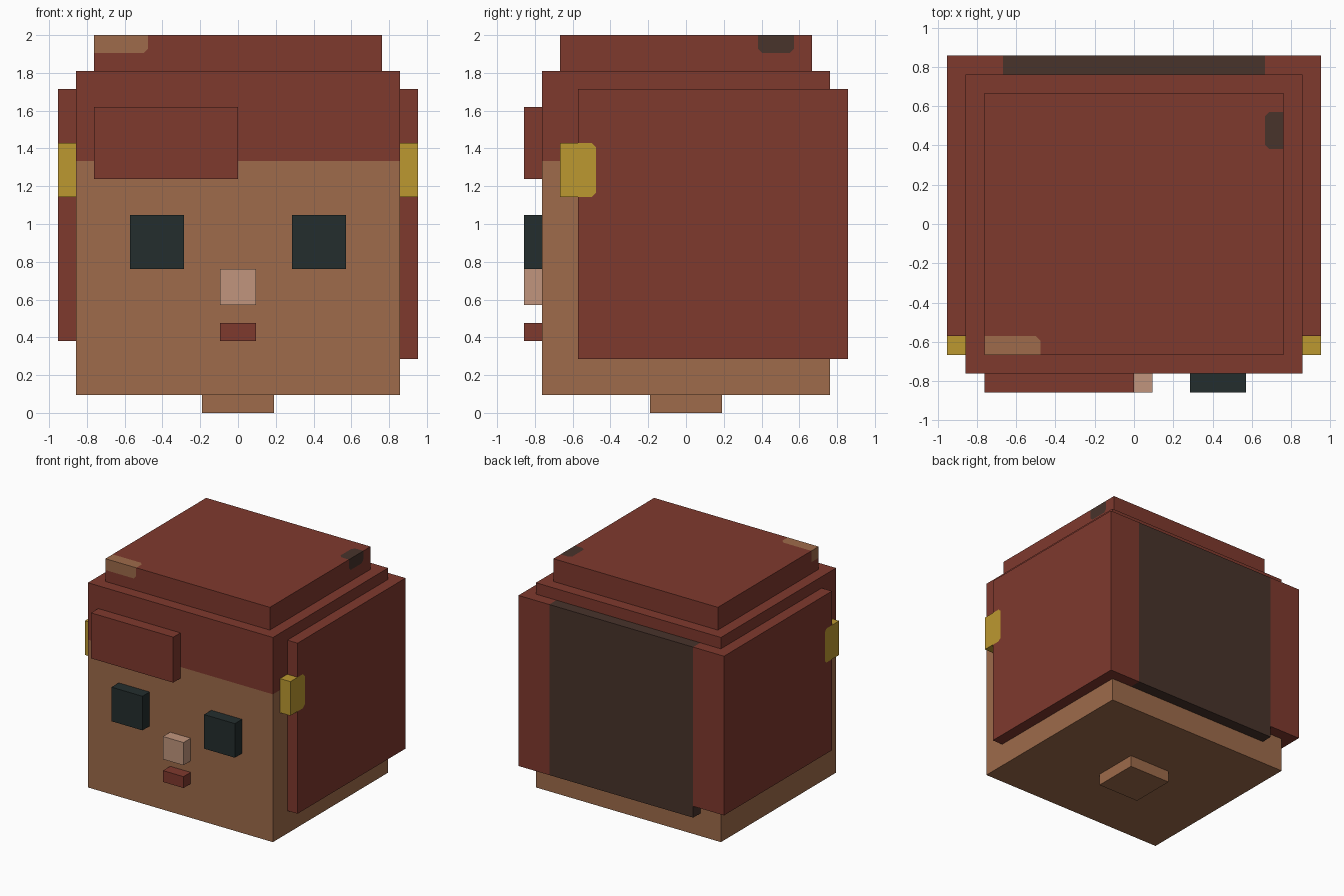
import bpy, bmesh
from mathutils import Vector

if "Cube" in bpy.data.objects:
    bpy.data.objects.remove(bpy.data.objects["Cube"], do_unlink=True)

U = 2 / 21  # one block unit; all sizes below are in blocks


def material(name, rgb):
    m = bpy.data.materials.new(name)
    m.diffuse_color = (*rgb, 1)
    m.use_nodes = True
    bsdf = next(n for n in m.node_tree.nodes if n.type == "BSDF_PRINCIPLED")
    bsdf.inputs["Base Color"].default_value = (*rgb, 1)
    return m


HAIR = material("auburn", (0.212, 0.041, 0.027))
SKIN = material("tan skin", (0.342, 0.147, 0.069))
EYE = material("dark teal", (0.017, 0.027, 0.027))
NOSE = material("pale pink", (0.533, 0.301, 0.205))
GOLD = material("gold", (0.503, 0.314, 0.030))
BROWN = material("dark brown", (0.065, 0.033, 0.024))


def prism(name, outline, z0, z1, mat):
    """Extrude a flat outline from z0 to z1."""
    bm = bmesh.new()
    base = bm.faces.new([bm.verts.new((x * U, y * U, z0 * U)) for x, y in outline])
    top = bmesh.ops.extrude_face_region(bm, geom=[base])["geom"]
    bmesh.ops.translate(bm, vec=(0, 0, (z1 - z0) * U),
                        verts=[g for g in top if isinstance(g, bmesh.types.BMVert)])
    bmesh.ops.recalc_face_normals(bm, faces=bm.faces[:])
    mesh = bpy.data.meshes.new(name)
    bm.to_mesh(mesh)
    bm.free()
    mesh.materials.append(mat)
    obj = bpy.data.objects.new(name, mesh)
    bpy.context.collection.objects.link(obj)
    return obj


def box(name, x0, x1, y0, y1, z0, z1, mat):
    return prism(name, [(x0, y0), (x1, y0), (x1, y1), (x0, y1)], z0, z1, mat)


def paint(obj, mat, planes):
    """Cut the faces along each plane (normal, distance) and colour those on the positive side of all."""
    mesh = obj.data
    mesh.materials.append(mat)
    bm = bmesh.new()
    bm.from_mesh(mesh)
    planes = [(Vector(n), d * U) for n, d in planes]
    for n, d in planes:
        bmesh.ops.bisect_plane(bm, geom=bm.verts[:] + bm.edges[:] + bm.faces[:], dist=1e-5,
                               plane_co=n * (d / n.length_squared), plane_no=n)
    for f in bm.faces:
        c = f.calc_center_median()
        if all(n.dot(c) > d - 1e-5 for n, d in planes):
            f.material_index = len(mesh.materials) - 1
    bm.to_mesh(mesh)
    bm.free()


# Head and neck, with the hairline painted across the head
head = box("head", -9, 9, -8, 8, 1, 19, SKIN)
paint(head, HAIR, [((0, 0, 1), 14)])
box("neck", -2, 2, -2, 2, 0, 1, SKIN)

# Face
for side, x in (("right", -6), ("left", 3)):
    box(side + "_eye", x, x + 3, -9, -8, 8, 11, EYE)
box("nose", -1, 1, -9, -8, 6, 8, NOSE)
box("mouth", -1, 1, -9, -8, 4, 5, HAIR)
box("forelock", -8, 0, -9, -8, 13, 17, HAIR)

# Hair slabs around the sides and back; the right one hangs one block higher
left_hair = prism("left_and_back_hair",
                  [(10, -6), (10, 9), (-7, 9), (-7, 8), (9, 8), (9, -6)], 3, 18, HAIR)
right_hair = prism("right_hair",
                   [(-10, -6), (-10, 9), (-7, 9), (-7, 8), (-9, 8), (-9, -6)], 4, 18, HAIR)
paint(left_hair, BROWN, [((-1, 0, 0), -7)])

# Gold clips: a block in front of each side slab, continued on the slab with clipped corners
C = 0.25
clip = [((0, -1, 0), 5), ((0, 0, 1), 12), ((0, 0, -1), -15),
        ((0, -1, -1), 5 - 15 + C), ((0, -1, 1), 5 + 12 + C)]
for obj in (left_hair, right_hair):
    paint(obj, GOLD, clip)
box("left_clip", 9, 10, -7, -6, 12, 15, GOLD)
box("right_clip", -10, -9, -7, -6, 12, 15, GOLD)

# Crown of hair with two small patches wrapped over its rim
crown = box("crown", -8, 8, -7, 7, 19, 21, HAIR)
paint(crown, SKIN, [((-1, 0, 0), 5), ((0, -1, 0), 6), ((0, 0, 1), 20),
                    ((-1, 0, 1), 5 + 20 + C), ((-1, -1, 0), 5 + 6 + C)])
paint(crown, BROWN, [((1, 0, 0), 7), ((0, 1, 0), 4), ((0, -1, 0), -6), ((0, 0, 1), 20),
                     ((0, 1, 1), 4 + 20 + C), ((0, -1, 1), -6 + 20 + C),
                     ((1, 1, 0), 7 + 4 + C), ((1, -1, 0), 7 - 6 + C)])
